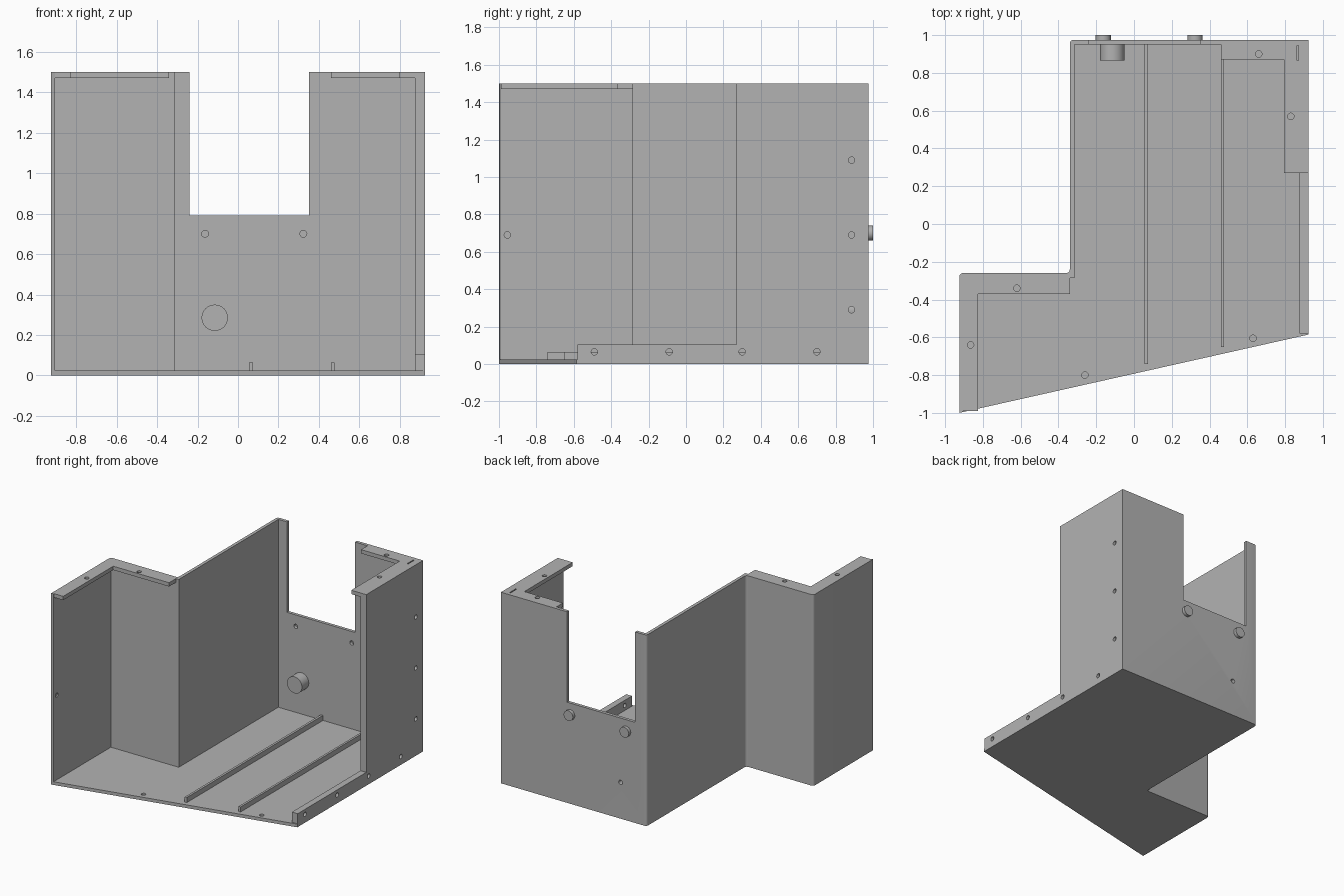
import bpy, bmesh, math
from mathutils import Vector, Matrix

cube = bpy.data.objects.get("Cube")
if cube:
    bpy.data.objects.remove(cube, do_unlink=True)

grey = bpy.data.materials.new("plain grey")
grey.use_nodes = True
grey.diffuse_color = (0.45, 0.45, 0.45, 1)
grey.node_tree.nodes["Principled BSDF"].inputs["Base Color"].default_value = (0.45, 0.45, 0.45, 1)

H, FLOOR, LIP = 1.5, 0.025, 1.47
R = 0.02           # outer corner rounding
HOLE = 0.017       # screw hole radius


def finish(name, bm):
    bmesh.ops.recalc_face_normals(bm, faces=bm.faces)
    mesh = bpy.data.meshes.new(name)
    bm.to_mesh(mesh)
    bm.free()
    mesh.materials.append(grey)
    obj = bpy.data.objects.new(name, mesh)
    bpy.context.collection.objects.link(obj)
    return obj


def rounded(points):
    """Replace corners given as (x, y, radius) by arcs."""
    out = []
    for i, p in enumerate(points):
        c = Vector(p[:2])
        if len(p) == 2:
            out.append(c)
            continue
        a = (Vector(points[i - 1][:2]) - c).normalized()
        b = (Vector(points[(i + 1) % len(points)][:2]) - c).normalized()
        centre = c + (a + b) * p[2]
        for k in range(7):
            t = k / 6 * math.pi / 2
            out.append(centre - (b * math.cos(t) + a * math.sin(t)) * p[2])
    return out


def prism(name, points, z0, z1):
    bm = bmesh.new()
    face = bm.faces.new([bm.verts.new((p.x, p.y, z0)) for p in rounded(points)])
    top = bmesh.ops.extrude_face_region(bm, geom=[face])["geom"]
    bmesh.ops.translate(bm, vec=(0, 0, z1 - z0),
                        verts=[v for v in top if isinstance(v, bmesh.types.BMVert)])
    return finish(name, bm)


def box(name, x0, x1, y0, y1, z0, z1):
    return prism(name, [(x0, y0), (x1, y0), (x1, y1), (x0, y1)], z0, z1)


def rod(name, centre, axis, radius, length, sides=32):
    bm = bmesh.new()
    turn = Vector((0, 0, 1)).rotation_difference(Vector(axis)).to_matrix().to_4x4()
    bmesh.ops.create_cone(bm, cap_ends=True, segments=sides, radius1=radius, radius2=radius,
                          depth=length, matrix=Matrix.Translation(centre) @ turn)
    return finish(name, bm)


def hole(centre, axis, length, radius=HOLE):
    return rod("hole_cutter", centre, axis, radius, length, 20)


def cut(obj, cutters):
    bpy.context.view_layer.objects.active = obj
    for c in cutters:
        mod = obj.modifiers.new("cut", "BOOLEAN")
        mod.operation, mod.solver, mod.object = "DIFFERENCE", "EXACT", c
        bpy.ops.object.modifier_apply(modifier=mod.name)
        bpy.data.objects.remove(c, do_unlink=True)


X, Y, Z = (1, 0, 0), (0, 1, 0), (0, 0, 1)
back_corners = [(0.925, 0.975), (-0.34, 0.975, R), (-0.34, -0.26, R), (-0.925, -0.26, R)]

# Floor plate with slanted front and two blind holes
floor = prism("floor", back_corners + [(-0.925, -1), (0.925, -0.585)], 0, FLOOR)
cut(floor, [hole((x, y, FLOOR), Z, 0.03) for x, y in ((-0.26, -0.8), (0.63, -0.605))])

# Stepped wall running round the left, back and right
walls = prism("walls", back_corners + [
    (-0.925, -1), (-0.905, -0.995), (-0.905, -0.285), (-0.315, -0.285),
    (-0.315, 0.95), (0.875, 0.95), (0.875, 0.27), (0.925, 0.27)], FLOOR, H)
cutters = [box("notch_cutter", -0.24, 0.35, 0.9, 1.1, 0.79, 1.7)]
cutters += [hole((0.9, 0.885, z), X, 0.2) for z in (0.29, 0.69, 1.09)]
cutters += [hole((0.9, y, 0.065), X, 0.2) for y in (0.3, 0.7)]
cutters += [hole((x, 0.96, 0.7), Y, 0.1) for x in (-0.163, 0.323)]
cutters += [hole((-0.115, 0.96, 0.285), Y, 0.1), hole((-0.905, -0.955, 0.69), X, 0.02)]
cut(walls, cutters)

# Low sill along the open part of the right side
sill = prism("right_sill", [(0.875, -0.58), (0.925, -0.58), (0.925, 0.27), (0.875, 0.27)],
             FLOOR, 0.105)
cut(sill, [hole((0.9, y, 0.065), X, 0.2) for y in (-0.49, -0.09)])

# Top lips
left_lip = prism("left_lip", [
    (-0.905, -0.99), (-0.825, -0.99), (-0.825, -0.37), (-0.34, -0.37),
    (-0.34, -0.285), (-0.905, -0.285)], LIP, H)
cut(left_lip, [hole((x, y, H), Z, 0.1) for x, y in ((-0.62, -0.34), (-0.865, -0.64))])

right_lip = prism("right_lip", [
    (0.46, 0.95), (0.46, 0.87), (0.795, 0.87), (0.795, 0.27),
    (0.875, 0.27), (0.875, 0.95)], LIP, H)
cut(right_lip, [hole((x, y, H), Z, 0.1) for x, y in ((0.66, 0.9), (0.83, 0.57))]
    + [box("slot_cutter", 0.863, 0.872, 0.865, 0.945, 1.4, 1.6)])

# Floor ribs
for name, x0, x1, y0 in (("left_rib", 0.055, 0.073, -0.74), ("right_rib", 0.46, 0.477, -0.65)):
    box(name, x0, x1, y0, 0.95, FLOOR, 0.065)

# Boss inside the back wall, bored from behind
boss = rod("inner_boss", (-0.115, 0.9075, 0.285), Y, 0.065, 0.085)
cut(boss, [hole((-0.115, 0.94, 0.285), Y, 0.1)])

# Round feet on the outside of the back wall
for name, x in (("right_foot", -0.163), ("left_foot", 0.323)):
    rod(name, (x, 0.9875, 0.7), Y, 0.04, 0.025)

# Smooth the rounded corners and cylinders, keep the rest crisp
bpy.ops.object.select_all(action="DESELECT")
for obj in bpy.context.collection.objects:
    if obj.type == "MESH" and grey.name in obj.data.materials:
        obj.select_set(True)
        bpy.context.view_layer.objects.active = obj
bpy.ops.object.shade_smooth_by_angle(angle=math.radians(30))
